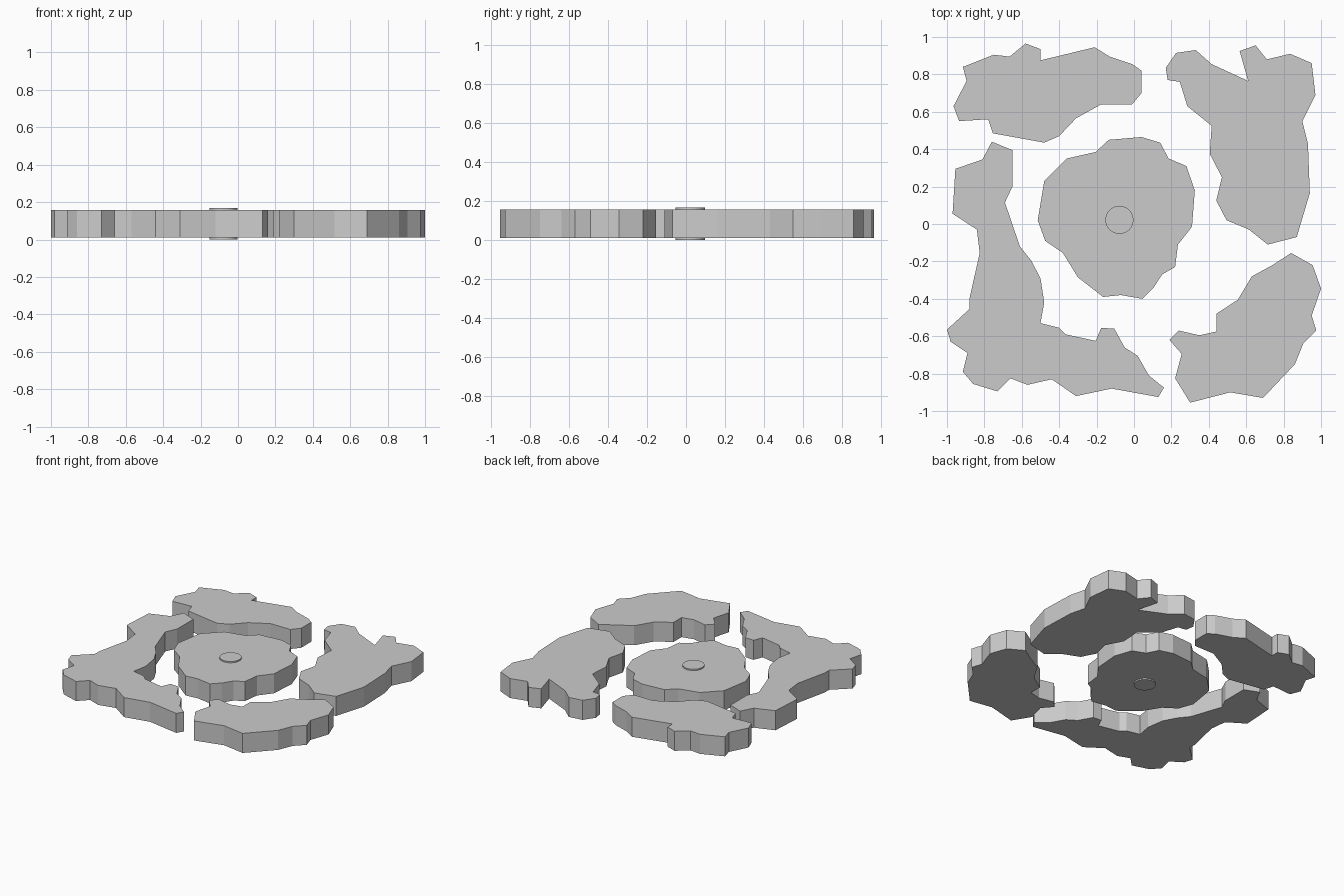
import bpy, bmesh

BOTTOM, TOP = 0.01, 0.158


def slab(name, outline):
    """Extrude a flat ragged outline into a slab."""
    bm = bmesh.new()
    face = bm.faces.new([bm.verts.new((x, y, BOTTOM)) for x, y in outline])
    new = bmesh.ops.extrude_face_region(bm, geom=[face])["geom"]
    bmesh.ops.translate(bm, vec=(0, 0, TOP - BOTTOM),
                        verts=[v for v in new if isinstance(v, bmesh.types.BMVert)])
    bmesh.ops.recalc_face_normals(bm, faces=bm.faces)
    mesh = bpy.data.meshes.new(name)
    bm.to_mesh(mesh)
    bm.free()
    bpy.context.collection.objects.link(bpy.data.objects.new(name, mesh))


# round central slab
slab("centre_slab", [
    (0.04, 0.465), (0.14, 0.435), (0.185, 0.35), (0.28, 0.31), (0.325, 0.18),
    (0.31, -0.015), (0.235, -0.11), (0.22, -0.23), (0.15, -0.27), (0.105, -0.34),
    (0.045, -0.40), (-0.07, -0.38), (-0.165, -0.39), (-0.30, -0.285), (-0.38, -0.155),
    (-0.475, -0.09), (-0.515, 0.02), (-0.48, 0.23), (-0.36, 0.35), (-0.205, 0.385),
    (-0.135, 0.45)])

# back left slab
slab("back_left_slab", [
    (-0.915, 0.84), (-0.75, 0.905), (-0.665, 0.895), (-0.58, 0.965), (-0.50, 0.935),
    (-0.50, 0.875), (-0.21, 0.945), (-0.13, 0.895), (-0.01, 0.855), (0.04, 0.82),
    (0.04, 0.70), (-0.01, 0.64), (-0.175, 0.64), (-0.31, 0.565), (-0.40, 0.47),
    (-0.48, 0.435), (-0.755, 0.485), (-0.78, 0.56), (-0.935, 0.55), (-0.965, 0.63),
    (-0.895, 0.765)])

# back right slab with its notch
slab("back_right_slab", [
    (0.17, 0.835), (0.225, 0.915), (0.33, 0.93), (0.415, 0.855), (0.61, 0.765),
    (0.565, 0.925), (0.65, 0.955), (0.71, 0.88), (0.835, 0.91), (0.95, 0.86),
    (0.97, 0.69), (0.90, 0.55), (0.93, 0.43), (0.94, 0.165), (0.87, -0.07),
    (0.715, -0.11), (0.615, -0.03), (0.495, 0.02), (0.44, 0.125), (0.47, 0.25),
    (0.405, 0.375), (0.415, 0.525), (0.285, 0.63), (0.245, 0.76), (0.18, 0.77)])

# front right slab
slab("front_right_slab", [
    (0.84, -0.155), (0.955, -0.22), (1.0, -0.345), (0.95, -0.49), (0.975, -0.57),
    (0.905, -0.64), (0.86, -0.75), (0.69, -0.93), (0.515, -0.90), (0.30, -0.955),
    (0.22, -0.825), (0.255, -0.695), (0.19, -0.62), (0.24, -0.57), (0.35, -0.595),
    (0.44, -0.575), (0.44, -0.48), (0.555, -0.405), (0.63, -0.28), (0.74, -0.22)])

# long bent slab along the left and front
slab("left_slab", [
    (-0.76, 0.44), (-0.65, 0.395), (-0.65, 0.20), (-0.69, 0.115), (-0.61, -0.12),
    (-0.55, -0.195), (-0.50, -0.29), (-0.48, -0.42), (-0.50, -0.53), (-0.40, -0.555),
    (-0.365, -0.59), (-0.205, -0.625), (-0.175, -0.555), (-0.105, -0.56), (-0.05, -0.66),
    (0.02, -0.705), (0.08, -0.81), (0.16, -0.875), (0.13, -0.925), (-0.12, -0.88),
    (-0.31, -0.92), (-0.44, -0.83), (-0.57, -0.86), (-0.66, -0.825), (-0.73, -0.895),
    (-0.86, -0.855), (-0.915, -0.79), (-0.89, -0.69), (-0.98, -0.63), (-1.0, -0.565),
    (-0.88, -0.455), (-0.88, -0.40), (-0.825, -0.155), (-0.84, -0.03), (-0.97, 0.055),
    (-0.955, 0.295), (-0.81, 0.345)])

# round pin showing slightly above and below the centre slab
bpy.ops.mesh.primitive_cylinder_add(vertices=32, radius=0.075, depth=0.168,
                                    location=(-0.078, 0.022, 0.084))
pin = bpy.context.object
pin.name = "centre_pin"
bpy.ops.object.shade_smooth_by_angle()
